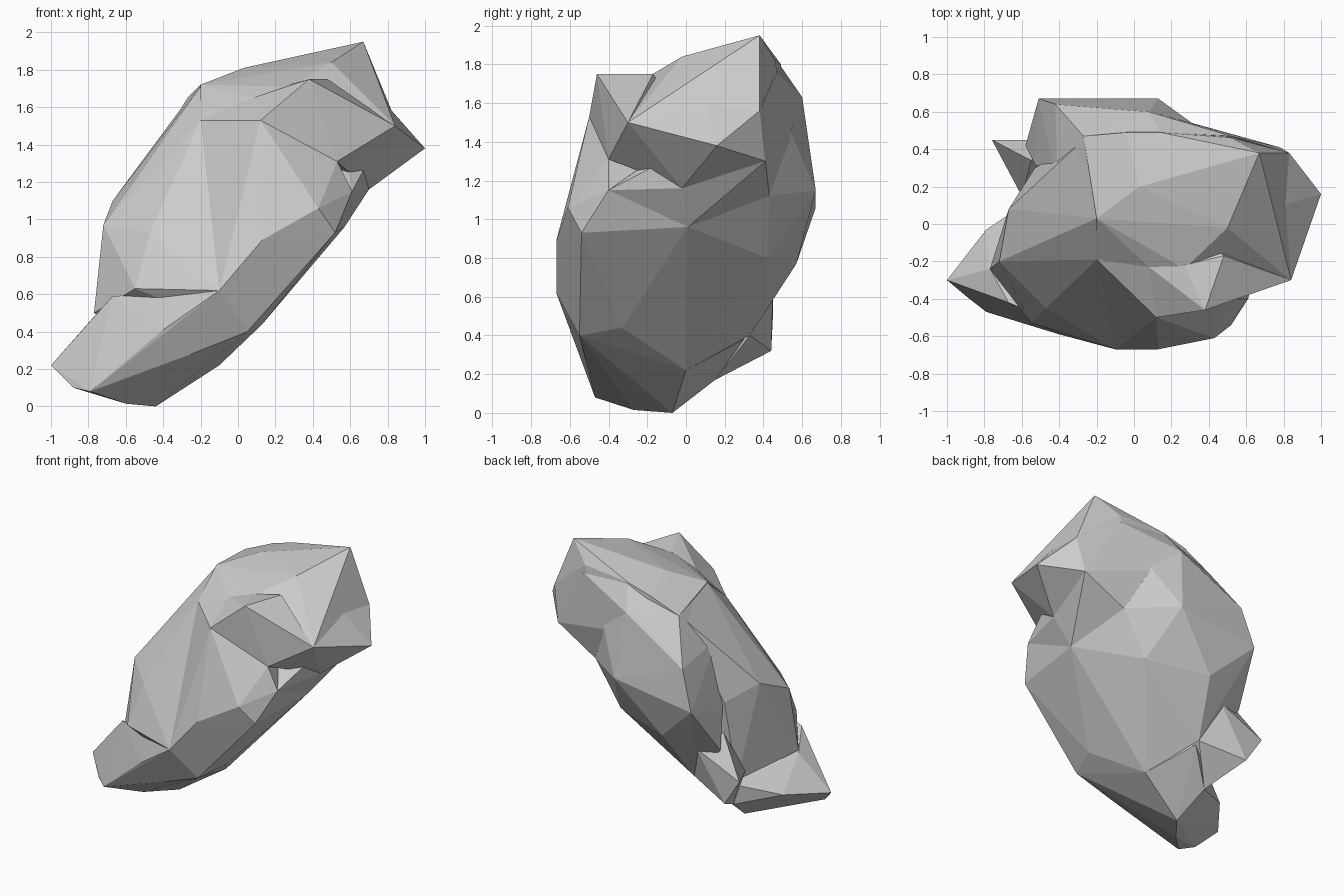
import bpy, bmesh


def chunk(name, points):
    """Flat-faced stone lump: convex hull around a few corner points."""
    bm = bmesh.new()
    for p in points:
        bm.verts.new(p)
    bmesh.ops.convex_hull(bm, input=bm.verts)
    loose = [v for v in bm.verts if not v.link_faces]
    bmesh.ops.delete(bm, geom=loose, context='VERTS')
    bmesh.ops.recalc_face_normals(bm, faces=bm.faces)
    mesh = bpy.data.meshes.new(name)
    bm.to_mesh(mesh)
    bm.free()
    ob = bpy.data.objects.new(name, mesh)
    bpy.context.collection.objects.link(ob)
    return ob


# low foot of the leaning rock, poking out front left
chunk("rock_foot", [
    (-1, -.3, .22), (-.79, -.47, .08), (-.44, -.07, 0), (-.6, -.27, .015),
    (-.88, -.4, .1), (-.77, -.24, .48), (-.79, -.03, .25), (-.67, -.42, .59),
    (-.1, -.67, .62), (-.4, -.59, .41), (-.25, -.52, .28), (.05, -.55, .4),
    (.13, -.33, .44), (-.1, 0, .22), (-.5, .15, .17), (-.3, .3, .38)])

# front left of the body
chunk("rock_body_left", [
    (-.72, -.2, .97), (-.67, .08, 1.1), (-.77, -.24, .5), (-.55, -.53, .63),
    (-.47, -.45, .93), (-.2, -.19, 1.53), (-.1, -.67, .62), (.05, -.55, .4),
    (-.1, 0, .22), (-.53, .3, 1.0), (-.41, .2, 1.42), (-.58, .22, .4),
    (-.2, .03, 1.71), (-.27, .45, 1.64), (0, .3, .6), (.3, .1, 1.5)])

# front right of the body, with a forward ridge
chunk("rock_body_right", [
    (-.2, -.19, 1.53), (.12, -.5, 1.53), (.13, -.67, .89), (-.1, -.67, .62),
    (.43, -.61, 1.06), (.52, -.54, .93), (.61, -.4, 1.15), (.53, -.4, 1.31),
    (.05, -.55, .4), (.13, -.33, .44), (.29, -.2, .64), (.57, .01, .96),
    (.08, -.23, 1.65), (.27, -.22, 1.71), (.1, .1, 1.5), (0, 0, .7)])

# back half of the body, split from the front by a groove on the left
chunk("rock_body_back", [
    (-.51, .67, 1.06), (-.42, .64, 1.35), (-.27, .47, 1.65), (.08, .6, 1.63),
    (.13, .67, 1.15), (.31, .54, 1.45), (-.2, .57, .77), (-.58, .42, .7),
    (-.53, .32, .95), (-.41, .22, 1.42), (.57, .01, .96), (.45, .43, 1.12),
    (.25, .42, .8), (.29, -.2, .64), (.13, -.33, .44), (-.1, 0, .22),
    (-.3, .33, .4), (-.2, .03, 1.7)])

# shoulder joining the back to the head
chunk("rock_shoulder", [
    (.31, .54, 1.42), (.52, .47, 1.76), (.14, .49, 1.79), (.08, .6, 1.63),
    (.78, .41, 1.3), (.83, .38, 1.56), (.7, -.02, 1.16), (.57, .01, .96),
    (.61, -.4, 1.15), (.45, .43, 1.12), (.2, .2, 1.2), (-.27, .47, 1.65)])

# small spur low at the back left
chunk("rock_spur", [
    (-.76, .45, .52), (-.63, .44, .32), (-.5, .15, .17), (-.55, .34, .8),
    (-.4, .45, .68), (-.3, .33, .4), (-.6, .15, .45)])

# overhanging head at the upper right
chunk("rock_head", [
    (.67, .38, 1.95), (.84, -.3, 1.5), (.83, .38, 1.56), (.78, .41, 1.3),
    (.7, -.02, 1.16), (.53, -.4, 1.31), (.08, -.23, 1.65), (-.2, -.19, 1.53),
    (-.2, .03, 1.72), (-.27, .47, 1.65), (.03, .2, 1.81), (-.04, .49, 1.75),
    (.14, .49, 1.8), (.52, .46, 1.82), (.5, -.02, 1.84), (.27, -.24, 1.71),
    (.3, .53, 1.4)])

# pointed nose on the right end of the head
chunk("rock_nose", [
    (1, .16, 1.38), (.735, .08, 1.68), (.84, -.3, 1.5), (.83, .38, 1.56),
    (.78, .41, 1.3), (.7, -.02, 1.16), (.53, -.4, 1.31)])

# pointed knob on the front of the head
chunk("rock_knob", [
    (.38, -.46, 1.75), (.12, -.5, 1.53), (.84, -.3, 1.5), (.53, -.4, 1.31),
    (.27, -.22, 1.72), (.48, -.17, 1.75), (.08, -.23, 1.65), (.3, 0, 1.5)])
